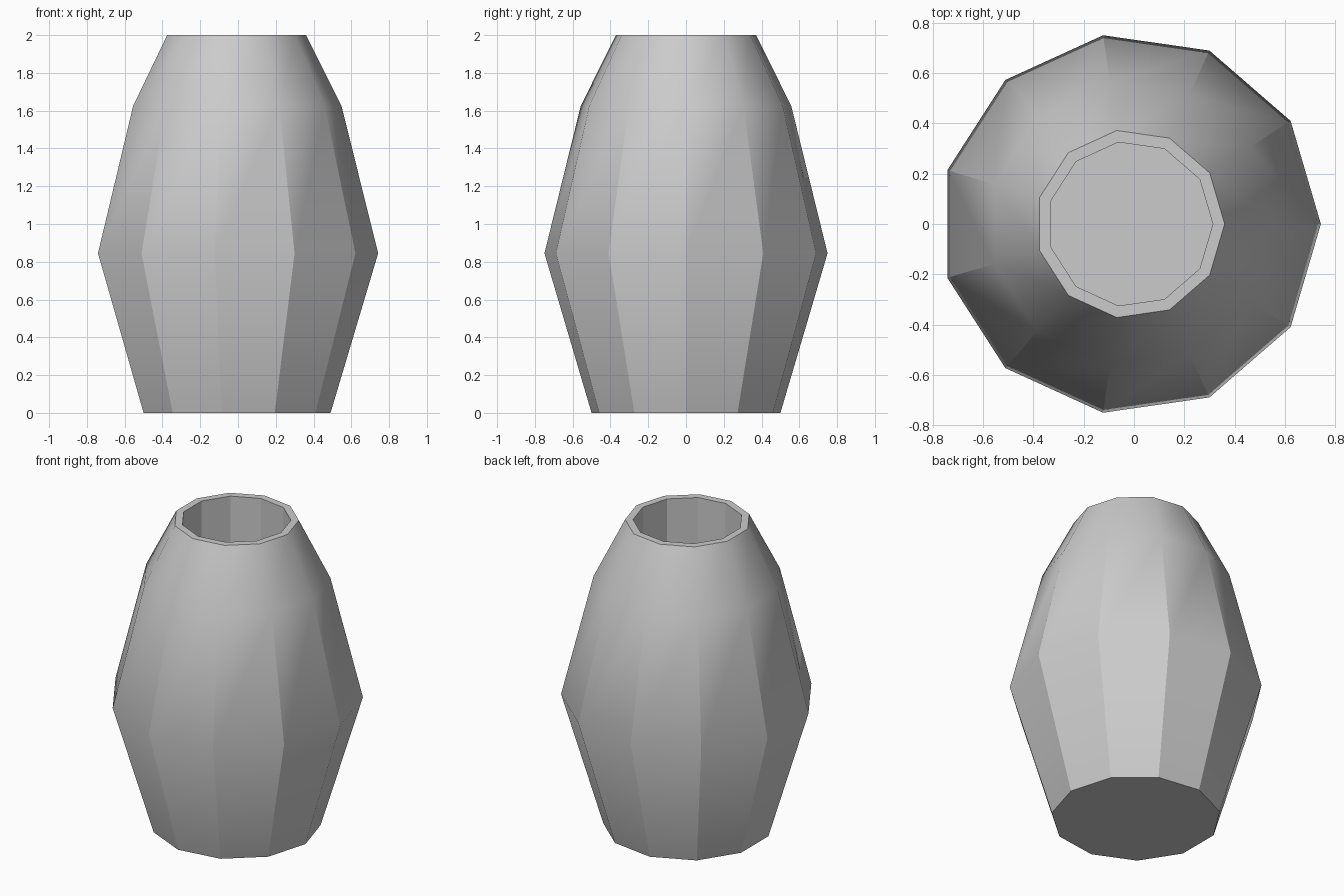
import bpy, bmesh, math

if "Cube" in bpy.data.objects:
    bpy.data.objects.remove(bpy.data.objects["Cube"])

SIDES = 11
CX = -0.015  # axis offset so the odd-sided body is centred in its bounds

# Outer wall bottom to top, then rim and straight hollow down to the floor
profile = [(0.505, 0.0), (0.757, 0.845), (0.563, 1.625), (0.375, 2.0),
           (0.328, 2.0), (0.328, 0.10)]

bm = bmesh.new()
rings = []
for r, z in profile:
    rings.append([bm.verts.new((CX + r * math.cos(2 * math.pi * i / SIDES),
                                r * math.sin(2 * math.pi * i / SIDES), z))
                  for i in range(SIDES)])

# Side faces between rings
for a, b in zip(rings, rings[1:]):
    for i in range(SIDES):
        j = (i + 1) % SIDES
        bm.faces.new((a[i], a[j], b[j], b[i]))

# Base and inner floor
bm.faces.new(rings[0][::-1])
bm.faces.new(rings[-1])
bmesh.ops.recalc_face_normals(bm, faces=bm.faces)

mesh = bpy.data.meshes.new("vase")
bm.to_mesh(mesh)
bm.free()
vase = bpy.data.objects.new("vase", mesh)
bpy.context.collection.objects.link(vase)

# Smooth the vertical curve, keep the facet edges sharp
bpy.context.view_layer.objects.active = vase
vase.select_set(True)
bpy.ops.object.shade_smooth_by_angle(angle=math.radians(30))
